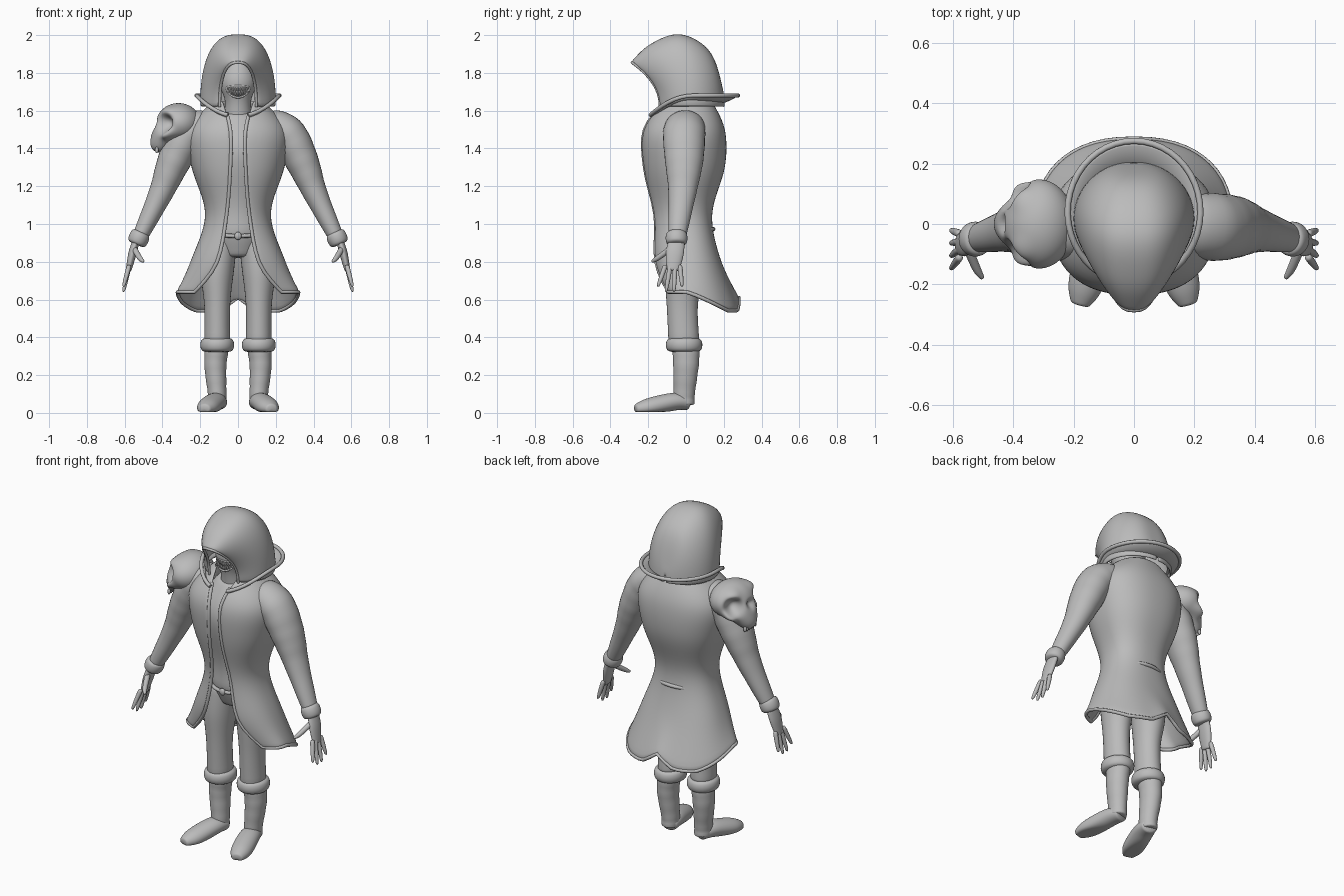
import bpy, bmesh, math
from math import sin, cos, tau, pi
from mathutils import Vector

if "Cube" in bpy.data.objects:
    bpy.data.objects.remove(bpy.data.objects["Cube"])

colour = (.5, .5, .5, 1)
grey = bpy.data.materials.new("clay_grey")
grey.use_nodes = True
grey.diffuse_color = colour
grey.node_tree.nodes["Principled BSDF"].inputs["Base Color"].default_value = colour


def place(name, data):
    data.materials.append(grey)
    ob = bpy.data.objects.new(name, data)
    bpy.context.collection.objects.link(ob)
    return ob


def finish(name, bm, thickness=0):
    bmesh.ops.recalc_face_normals(bm, faces=bm.faces)
    mesh = bpy.data.meshes.new(name)
    bm.to_mesh(mesh)
    bm.free()
    mesh.shade_smooth()
    ob = place(name, mesh)
    if thickness:
        shell = ob.modifiers.new("Thickness", 'SOLIDIFY')
        shell.thickness, shell.offset = thickness, 0
    smooth = ob.modifiers.new("Smooth", 'SUBSURF')
    smooth.levels = smooth.render_levels = 1


def loft(name, rows, closed=False, thickness=0):
    """Skin rows of points; closed rows are capped at both ends."""
    bm = bmesh.new()
    rings = [[bm.verts.new(p) for p in row] for row in rows]
    count = len(rings[0])
    for low, high in zip(rings, rings[1:]):
        for i in range(count if closed else count - 1):
            j = (i + 1) % count
            bm.faces.new((low[i], low[j], high[j], high[i]))
    if closed:
        bm.faces.new(rings[0])
        bm.faces.new(rings[-1])
    finish(name, bm, thickness)


def flow(keys, steps=4):
    """Smooth curve through keys of any dimension."""
    keys = [Vector(k) for k in keys]
    ext = [keys[0]] + keys + [keys[-1]]
    out = []
    for a, b, c, d in zip(ext, ext[1:], ext[2:], ext[3:]):
        for i in range(steps):
            t = i / steps
            out.append(b + (c - a) * (t / 2) + (a - b * 2.5 + c * 2 - d / 2) * t * t
                       + (b * 1.5 - c * 1.5 + d / 2 - a / 2) * t ** 3)
    return out + [keys[-1]]


def tube(name, path, side=1, depth=1, across='Y', folds=0, floor=0):
    """Elliptical rings across a path of (x, y, z, radius)."""
    ref = Vector((0, across == 'Y', across == 'Z'))
    pts = [Vector((p[0] * side, p[1], p[2])) for p in path]
    last = len(pts) - 1
    rows = []
    for i, p in enumerate(pts):
        t = (pts[min(i + 1, last)] - pts[max(i - 1, 0)]).normalized()
        u = t.cross(ref).normalized()
        v = u.cross(t) * depth
        r = path[i][3] * (1 + folds * cos(pi * i))
        row = [p + (u * cos(a) + v * sin(a)) * r for a in (tau * k / 16 for k in range(16))]
        for q in row:
            q.z = max(q.z, floor)
        rows.append(row)
    loft(name, rows, closed=True)


def cuff(name, start, end, radius, side):
    """Rolled band with a full rounded edge."""
    steps = [k / 8 for k in range(9)]
    path = [(*Vector(start).lerp(Vector(end), t), radius * (.7 + .3 * max(0, sin(pi * t)) ** .4)) for t in steps]
    tube(name, path, side, depth=1.08)


def cord(name, pts, radius, cyclic=False):
    data = bpy.data.curves.new(name, 'CURVE')
    data.dimensions, data.bevel_depth, data.bevel_resolution = '3D', radius, 2
    data.use_fill_caps = True
    line = data.splines.new('POLY')
    line.points.add(len(pts) - 1)
    for point, p in zip(line.points, pts):
        point.co = (*p, 1)
    line.use_cyclic_u = cyclic
    line.use_smooth = True
    place(name, data)


def balls(name, centres, size):
    bm = bmesh.new()
    for centre in centres:
        made = bmesh.ops.create_uvsphere(bm, u_segments=8, v_segments=6, radius=1)
        for v in made["verts"]:
            v.co = v.co * Vector(size).to_track_quat('Z', 'Y').to_matrix().to_scale().x
            v.co = Vector(c + a * s for c, a, s in zip(centre, v.co, size))
    finish(name, bm)


def spow(value, power):
    return math.copysign(abs(value) ** power, value)


def circle(count):
    return [tau * k / count for k in range(count)]


# Coat: open-fronted shell from keys of (height, half width, front, back, opening)
coat_keys = [(1.65, .12, .11, .13, .08), (1.5, .26, .22, .2, .04), (1.3, .24, .22, .2, .04),
             (1.05, .165, .17, .13, .06), (.8, .245, .17, .18, .11), (.6, .32, .12, .28, .23)]


def coat_row(z, wide, front, back, gap, count=40, box=.85):
    share = max(0, (.8 - z) / .2) ** 1.5
    start = math.asin((gap / wide) ** (1 / box))
    row = []
    for k in range(count + 1):
        a = start + (tau - 2 * start) * k / count
        c, x = cos(a), wide * spow(sin(a), box)
        hem = .04
        if c < 0:
            hem += .07 * math.exp(-(x / .06) ** 2) - .1 * min(1, -1.3 * c)
        y = -spow(c, box) * (front if c > 0 else back)
        row.append(Vector((x, y, z + hem * share)))
    return row


coat = [coat_row(*key) for key in flow(coat_keys)]
loft("coat", coat, thickness=.014)
left_edge, right_edge = [[row[i] for row in coat[2:]] for i in (0, -1)]
cord("coat_piping", left_edge + coat[-1][1:-1] + right_edge[::-1], .01)

# Collar: flaring band that drops to a point at the chest


def collar_row(wide, deep, middle, height, drop):
    turn = [.25 + (tau - .5) * k / 40 for k in range(41)]
    return [Vector((wide * sin(a), middle - deep * cos(a), height - drop * max(0, cos(a)) ** 2)) for a in turn]


collar_in = collar_row(.17, .19, 0, 1.64, .09)
collar_out = collar_row(.22, .235, .04, 1.68, .11)
loft("collar", [collar_in, collar_out], thickness=.014)
cord("collar_edge", collar_out, .011)

# Hood: arches swept from the drooping peak over the crown to the nape
crown = flow([(-.285, 1.855), (-.19, 1.945), (-.03, 2), (.13, 1.9), (.2, 1.66)])
hood = []
for i, (top_y, top_z) in enumerate(crown):
    swing = -1.05 + 2.6 * i / (len(crown) - 1)
    wide, base_y, base_z = .195 * cos(swing), .02 + .18 * sin(swing), 1.62
    arch = []
    for k in range(25):
        a = pi * k / 24
        rise = max(0, sin(a)) ** .85
        arch.append((wide * spow(cos(a), .75), base_y + (top_y - base_y) * rise ** 2.2,
                     base_z + (top_z - base_z) * rise))
    hood.append(arch)
loft("hood", hood, thickness=.014)
cord("hood_rim", hood[0], .008)

# Head with a toothy grin in the shadow of the hood
tube("head", flow([(0, -.03, 1.55, .08), (0, -.05, 1.65, .07), (0, -.05, 1.76, .1), (0, -.03, 1.92, .05)]))


def mouth(x, lift):
    return (x, 7 * x * x - .142, 1.7 + lift + 4 * x * x)


for name, lift in (("upper_teeth", .012), ("lower_teeth", -.012)):
    balls(name, [mouth(k * .0125, lift) for k in range(-4, 5)], (.006, .008, .012))
cord("lips", [mouth(.06 * cos(a), .03 * sin(a)) for a in circle(24)], .006, True)

# Body and belt
tube("body", flow([(0, 0, .82, .1), (0, 0, .95, .155), (0, -.01, 1.1, .15), (0, -.01, 1.4, .22),
                   (0, -.01, 1.6, .1)]), depth=.9)
cord("belt", [(.157 * sin(a), -.145 * cos(a), .955 - .018 * cos(a)) for a in circle(32)], .011, True)
balls("buckle", [(0, -.15, .937)], (.022, .014, .022))

# Limbs: keys of (x, y, z, radius)
arm = [(.16, 0, 1.52, .09), (.26, -.01, 1.48, .1), (.34, -.01, 1.33, .09), (.41, -.02, 1.16, .065),
       (.53, -.05, .91, .04)]
palm = [(.54, -.05, .91, .02), (.56, -.06, .84, .022), (.58, -.07, .75, .015)]
thumb = [(.55, -.08, .87, .016), (.52, -.15, .82, .014), (.5, -.18, .8, .007)]
leg = [(.09, 0, .93, .09), (.11, -.01, .75, .09), (.11, -.02, .57, .07), (.11, -.01, .36, .07)]
shaft = [(.11, 0, .36, .065), (.12, 0, .25, .06), (.11, -.01, .1, .05), (.11, -.01, .04, .05)]
foot = [(.1, .02, .05, .045), (.12, -.06, .06, .06), (.16, -.2, .03, .06), (.18, -.27, .02, .03)]

for label, side in (("left_", 1), ("right_", -1)):
    tube(label + "sleeve", flow(arm), side, depth=1.15, folds=.02)
    cuff(label + "sleeve_cuff", (.51, -.05, .96), (.54, -.05, .89), .055, side)
    tube(label + "palm", flow(palm), side, depth=2.2)
    tube(label + "thumb", flow(thumb), side, across='Z')
    for i in range(4):
        k = i - 1.5
        root, tip = Vector((.575, -.07 - .025 * k, .785)), Vector((.607, -.085 - .043 * k, .635 + .014 * k * k))
        path = [(*root.lerp(tip, t / 5), .013 - .006 * (t / 5) ** 3) for t in range(6)]
        tube(f"{label}finger_{i + 1}", path, side)
    tube(label + "trouser_leg", flow(leg), side, depth=1.2)
    cuff(label + "boot_cuff", (.11, -.01, .32), (.11, -.01, .4), .092, side)
    tube(label + "boot_shaft", flow(shaft), side, depth=1.15, folds=.03)
    tube(label + "foot", flow(foot), side, depth=.8, across='Z', floor=.005)

# Skull shoulder guard: a ball shaped by soft pushes of (spot, reach, move)
centre, radii = Vector((-.315, 0, 1.535)), (.118, .148, .105)
bm = bmesh.new()
bmesh.ops.create_uvsphere(bm, u_segments=48, v_segments=32, radius=1)
for v in bm.verts:
    v.co = centre + Vector(a * r for a, r in zip(v.co, radii))
pushes = [((-.4, 0, 1.455), .1, (-.05, 0, -.07)),      # upper jaw
          ((-.445, 0, 1.53), .03, (.035, 0, 0)),       # nose hole
          ((-.28, 0, 1.42), .1, (0, 0, .04))]          # hollow underside
for s in (1, -1):
    pushes += [((-.385, s * .095, 1.535), .055, (.05, s * -.045, 0)),   # eye socket
               ((-.37, s * .08, 1.6), .05, (-.01, s * .01, 0)),         # brow
               ((-.37, s * .12, 1.47), .05, (-.03, s * .02, -.01))]     # cheekbone
for spot, reach, move in pushes:
    for v in bm.verts:
        distance = (v.co - Vector(spot)).length / reach
        v.co += Vector(move) * math.exp(-2 * distance ** 3)
finish("skull_shoulder_guard", bm)
balls("skull_teeth", [(-.43, (k - 2.5) * .019, 1.392) for k in range(6)], (.011, .009, .018))
